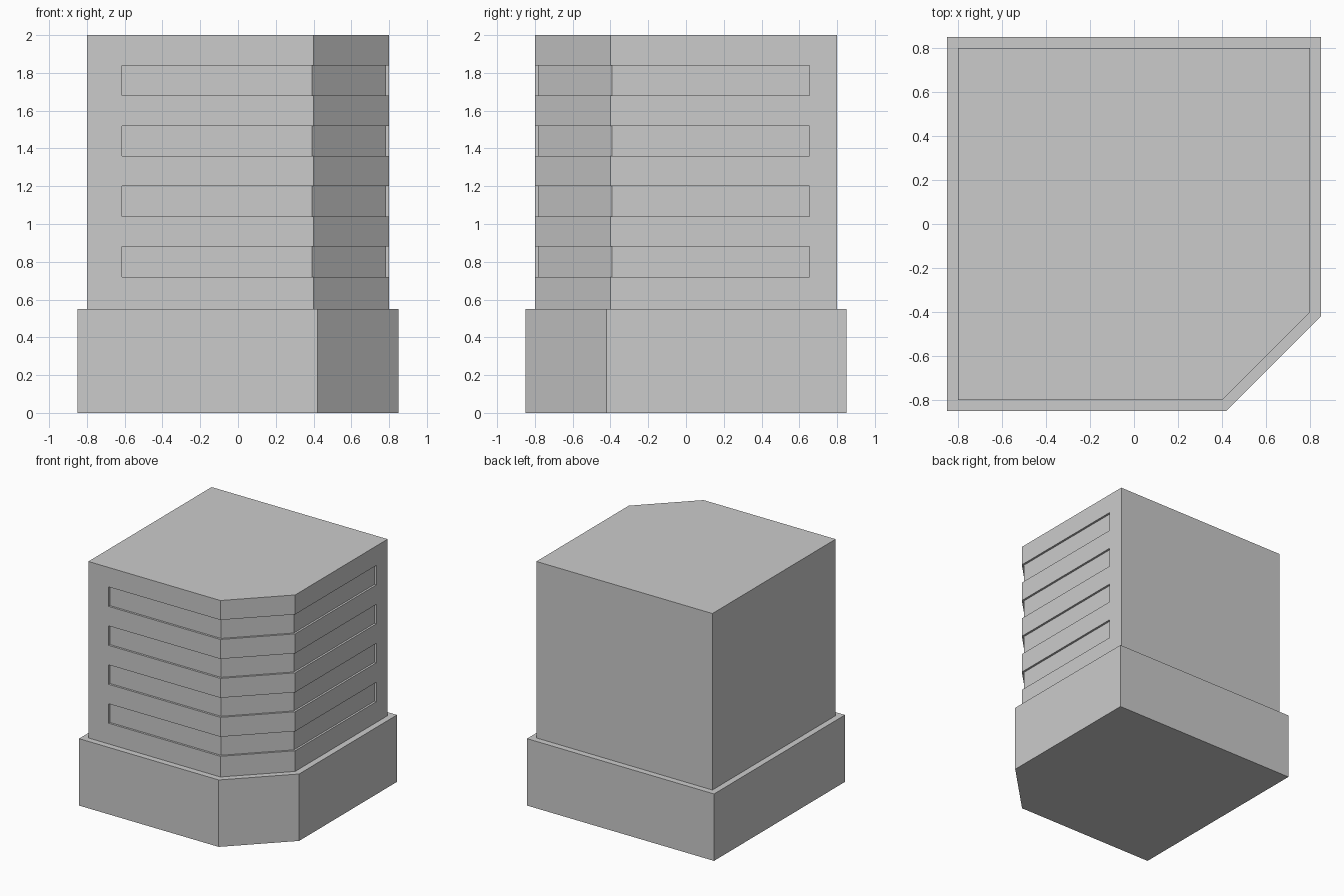
import bpy, bmesh

if "Cube" in bpy.data.objects:
    bpy.data.objects.remove(bpy.data.objects["Cube"], do_unlink=True)

GREY = (0.6, 0.6, 0.6, 1.0)
concrete = bpy.data.materials.new("light grey")
concrete.use_nodes = True
concrete.diffuse_color = GREY
concrete.node_tree.nodes["Principled BSDF"].inputs["Base Color"].default_value = GREY


def add_prism(bm, outline, low, high):
    """Extrude a counter-clockwise outline from low to high."""
    face = bm.faces.new([bm.verts.new((x, y, low)) for x, y in outline])
    top = bmesh.ops.extrude_face_region(bm, geom=[face])["geom"]
    verts = [v for v in top if isinstance(v, bmesh.types.BMVert)]
    bmesh.ops.translate(bm, verts=verts, vec=(0, 0, high - low))


def make_object(name, prisms):
    bm = bmesh.new()
    for prism in prisms:
        add_prism(bm, *prism)
    bmesh.ops.recalc_face_normals(bm, faces=bm.faces)
    mesh = bpy.data.meshes.new(name)
    bm.to_mesh(mesh)
    bm.free()
    mesh.materials.append(concrete)
    obj = bpy.data.objects.new(name, mesh)
    bpy.context.collection.objects.link(obj)
    return obj


def cut_corner_square(half, corner):
    """Square plan with its front left corner cut off."""
    return [(-half, -half), (corner, -half), (half, -corner),
            (half, half), (-half, half)]


# Ground floor and upper block
make_object("ground_floor", [(cut_corner_square(0.85, 0.42), 0, 0.55)])
upper = make_object("upper_floors", [(cut_corner_square(0.8, 0.4), 0.53, 2)])

# Window strips wrap the front, the cut corner and the left side
half, corner, out = 0.783, 0.393, 0.9
strip = [(-0.615, -out), (0.45, -out), (out, -0.45), (out, 0.655),
         (half, 0.655), (half, -corner), (corner, -half), (-0.615, -half)]
cutter = make_object("window_cutter",
                     [(strip, 0.72 + 0.32 * i, 0.88 + 0.32 * i) for i in range(4)])
cutter.hide_render = True

# Recess the strips, then drop the cutter
cut = upper.modifiers.new("window_recesses", "BOOLEAN")
cut.operation = "DIFFERENCE"
cut.solver = "EXACT"
cut.object = cutter
bpy.context.view_layer.objects.active = upper
bpy.ops.object.modifier_apply(modifier=cut.name)
bpy.data.objects.remove(cutter, do_unlink=True)
